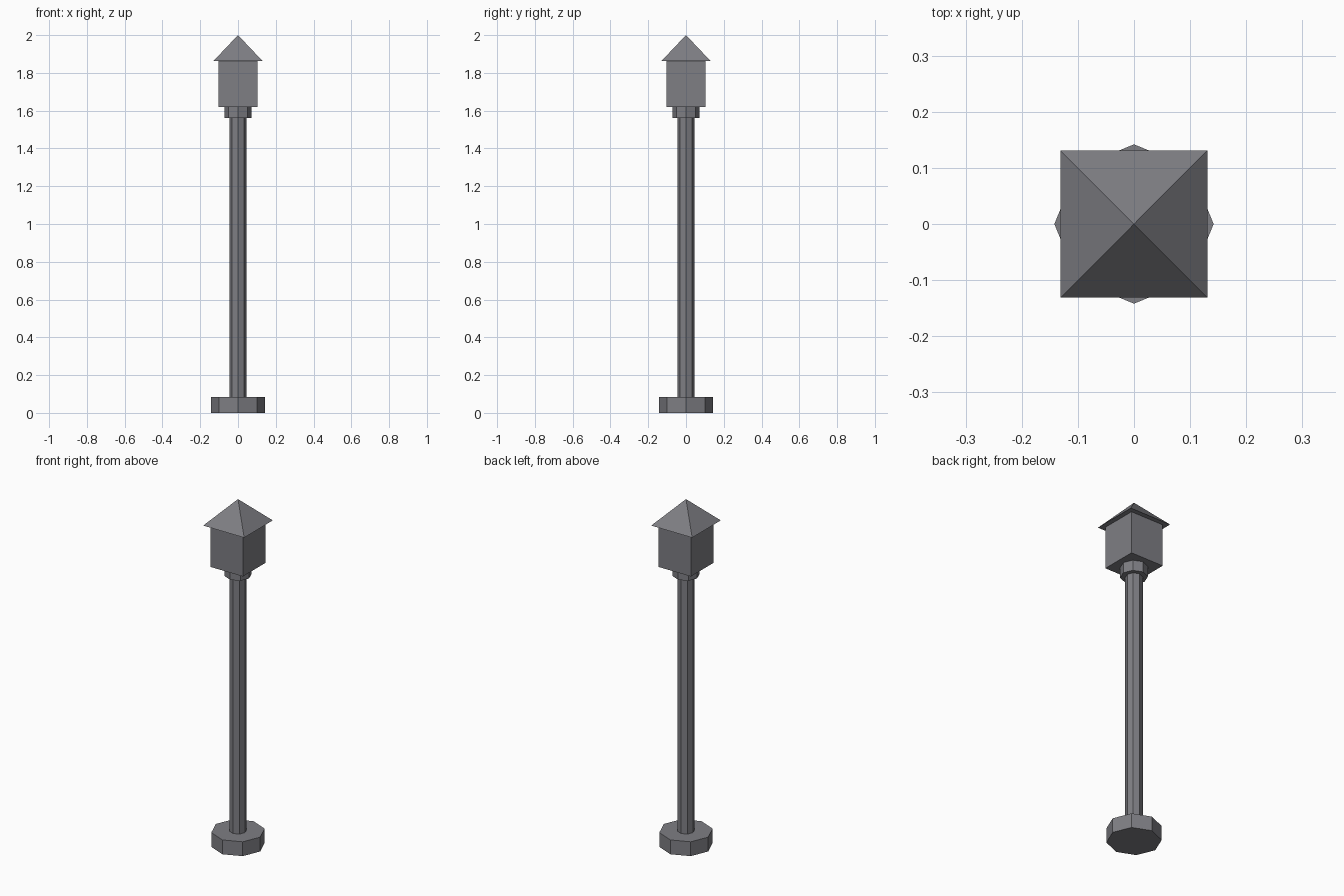
import bpy
import bmesh
import math
from mathutils import Matrix

cube = bpy.data.objects.get("Cube")
if cube:
    bpy.data.objects.remove(cube, do_unlink=True)

# One grey metal for the whole lamp post
metal = bpy.data.materials.new("grey_metal")
metal.use_nodes = True
colour = (0.21, 0.21, 0.23, 1)
metal.diffuse_color = colour
metal.node_tree.nodes["Principled BSDF"].inputs["Base Color"].default_value = colour


def prism(name, sides, radius, bottom, top, top_radius=None, turn=0.0):
    """Upright flat-sided prism, or a pyramid when top_radius is zero."""
    bm = bmesh.new()
    bmesh.ops.create_cone(
        bm, cap_ends=True, segments=sides, radius1=radius,
        radius2=radius if top_radius is None else top_radius,
        depth=top - bottom,
        matrix=Matrix.Translation((0, 0, (bottom + top) / 2)) @ Matrix.Rotation(turn, 4, "Z"))
    bmesh.ops.remove_doubles(bm, verts=bm.verts, dist=0.0001)
    bmesh.ops.recalc_face_normals(bm, faces=bm.faces)
    mesh = bpy.data.meshes.new(name)
    bm.to_mesh(mesh)
    bm.free()
    mesh.materials.append(metal)
    obj = bpy.data.objects.new(name, mesh)
    bpy.context.collection.objects.link(obj)
    return obj


# Octagonal foot, post and collar
prism("base", 8, 0.142, 0, 0.083)
prism("post", 8, 0.045, 0.083, 1.56)
prism("collar", 8, 0.071, 1.56, 1.62)

# Square lantern housing under an overhanging pyramid roof
corner = math.sqrt(2)
prism("lantern_housing", 4, 0.104 * corner, 1.62, 1.862, turn=math.pi / 4)
prism("roof", 4, 0.131 * corner, 1.862, 2.0, top_radius=0, turn=math.pi / 4)
